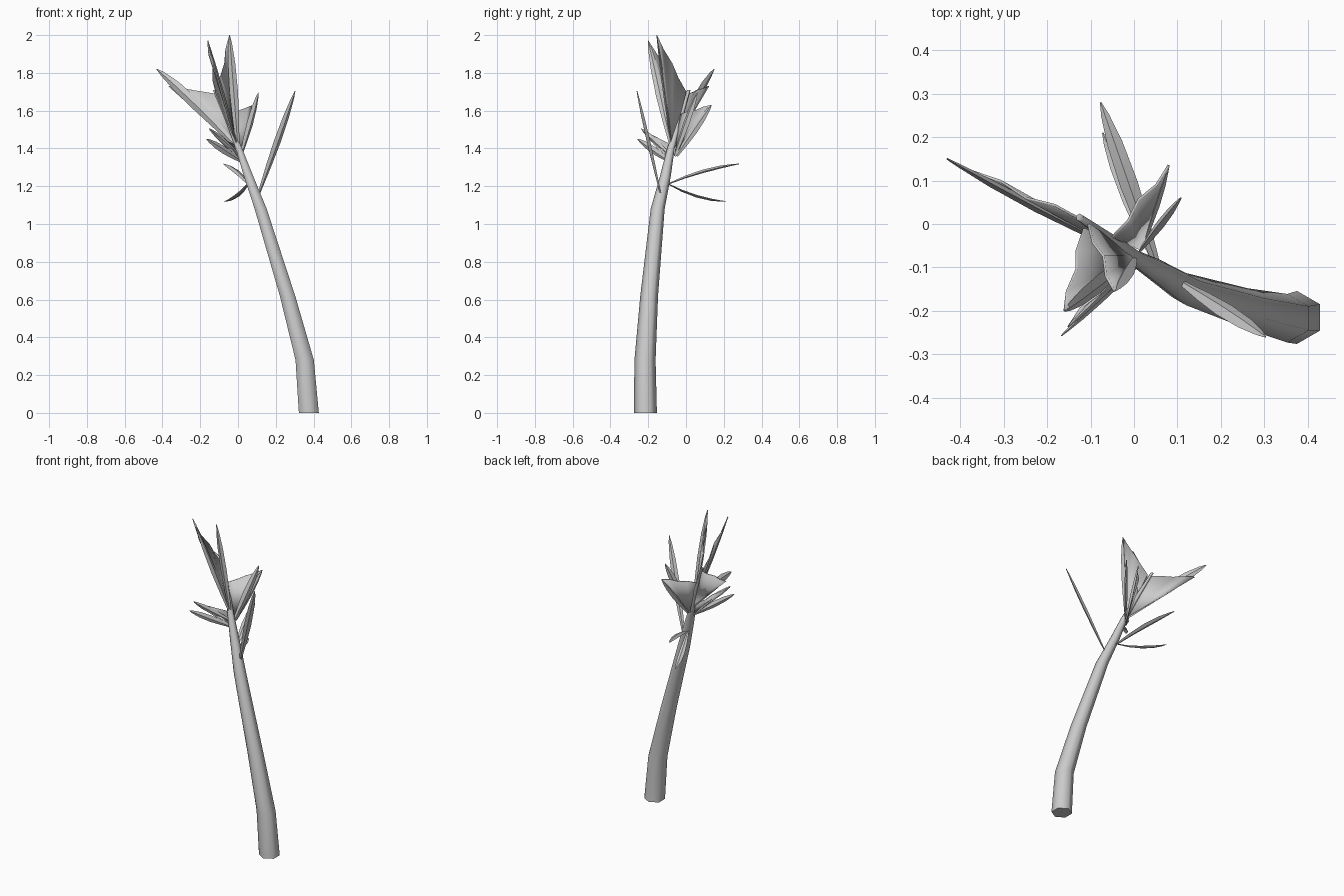
import bpy, bmesh, math
from mathutils import Vector

cube = bpy.data.objects.get("Cube")
if cube:
    bpy.data.objects.remove(cube, do_unlink=True)

GREY = (0.6, 0.6, 0.6, 1)
mat = bpy.data.materials.new("plain grey")
mat.use_nodes = True
mat.diffuse_color = GREY
mat.node_tree.nodes["Principled BSDF"].inputs["Base Color"].default_value = GREY


def finish(name, bm, angle):
    bmesh.ops.recalc_face_normals(bm, faces=bm.faces)
    mesh = bpy.data.meshes.new(name)
    bm.to_mesh(mesh)
    bm.free()
    mesh.materials.append(mat)
    ob = bpy.data.objects.new(name, mesh)
    bpy.context.collection.objects.link(ob)
    bpy.ops.object.select_all(action='DESELECT')
    bpy.context.view_layer.objects.active = ob
    ob.select_set(True)
    bpy.ops.object.shade_smooth_by_angle(angle=math.radians(angle))
    return ob


def loft(name, rings, angle):
    """Skin a list of equal-length point rings and cap both ends."""
    bm = bmesh.new()
    loops = [[bm.verts.new(p) for p in ring] for ring in rings]
    n = len(loops[0])
    for a, b in zip(loops, loops[1:]):
        for i in range(n):
            j = (i + 1) % n
            bm.faces.new((a[i], a[j], b[j], b[i]))
    bm.faces.new(loops[0])
    bm.faces.new(loops[-1])
    return finish(name, bm, angle)


def blade(name, base, tip, width, thick, side, bend=(0, 0, 0)):
    """Narrow pointed leaf with a diamond section, widest past the middle."""
    base, tip, bend = Vector(base), Vector(tip), Vector(bend)
    along = (tip - base).normalized()
    side = Vector(side)
    side = (side - along * side.dot(along)).normalized()
    normal = along.cross(side)
    rings = []
    for t, w in ((0, .35), (.25, .75), (.5, 1), (.75, .85), (.92, .45), (1, .08)):
        c = base.lerp(tip, t) + bend * 4 * t * (1 - t)
        s, n = side * width / 2 * w, normal * thick / 2 * max(w, .2)
        rings.append([c + s, c + n, c - s, c - n])
    return loft(name, rings, 30)


def sheet(name, base, crown, tip, folds=4, depth=0.006):
    """Pleated triangular fan between the stem and an outer tip."""
    base, crown, tip = Vector(base), Vector(crown), Vector(tip)
    normal = (crown - base).cross(tip - base).normalized()
    bm = bmesh.new()
    root = bm.verts.new(base)
    edge = []
    for i in range(folds + 1):
        inner = 0 < i < folds
        offset = normal * depth * (-1) ** i if inner else Vector()
        edge.append(bm.verts.new(crown.lerp(tip, i / folds) + offset))
    for a, b in zip(edge, edge[1:]):
        bm.faces.new((root, a, b))
    ob = finish(name, bm, 30)
    solid = ob.modifiers.new("thickness", 'SOLIDIFY')
    solid.thickness = 0.006
    solid.offset = 0


# Leaning six-sided trunk, tapering into the crown spike
stem = [(.375, -.215, 0, .061), (.353, -.217, .28, .056), (.262, -.195, .62, .047),
        (.12, -.15, 1.08, .037), (.057, -.11, 1.25, .029), (.005, -.08, 1.4, .02),
        (-.06, -.03, 1.56, .013), (-.125, .015, 1.71, .009)]
rings = []
for x, y, z, r in stem:
    rings.append([(x + r * math.cos(math.radians(30 + 60 * k)),
                   y + r * math.sin(math.radians(30 + 60 * k)), z) for k in range(6)])
loft("trunk", rings, 65)

# Fan leaves around the crown
root = (0, -.075, 1.4)
crown = (-.122, .01, 1.69)
sheet("right_fan", root, crown, (-.37, .12, 1.73))
sheet("front_fan_outer", root, (-.115, -.01, 1.69), (-.16, -.2, 1.97))
sheet("front_fan_inner", root, (-.105, 0, 1.7), (-.045, -.155, 2))
sheet("back_fan", (.015, -.06, 1.36), (-.05, -.03, 1.58), (.08, .135, 1.63))
sheet("low_fan", (.02, -.085, 1.32), (-.02, -.08, 1.42), (-.15, -.235, 1.5))

# Stiff blades lying along the fans
up = (0, 0, 1)
blade("right_blade", root, (-.43, .15, 1.82), .06, .02, up, (-.01, 0, .025))
blade("front_outer_blade", root, (-.16, -.2, 1.97), .045, .018, (0, 1, 0))
blade("front_inner_blade", root, (-.045, -.155, 2), .045, .015, (1, 0, 0))
blade("back_blade", (.015, -.06, 1.36), (.108, .06, 1.695), .045, .02, (1, 1, 0))
blade("back_fan_blade", (.02, -.05, 1.36), (.08, .135, 1.63), .04, .018, up)
blade("low_blade", (.02, -.085, 1.33), (-.167, -.257, 1.45), .04, .015, up)
blade("low_upper_blade", (.01, -.08, 1.36), (-.152, -.237, 1.505), .035, .015, up)

# Single loose leaves lower on the trunk
blade("left_leaf", (.11, -.135, 1.16), (.303, -.26, 1.705), .042, .02, (1, .5, 0))
blade("back_upper_leaf", (.055, -.1, 1.21), (-.077, .28, 1.318), .042, .018,
      (1, .35, 0), (0, 0, .015))
blade("back_lower_leaf", (.055, -.1, 1.215), (-.072, .21, 1.12), .036, .014,
      (1, .35, 0), (0, 0, -.02))
